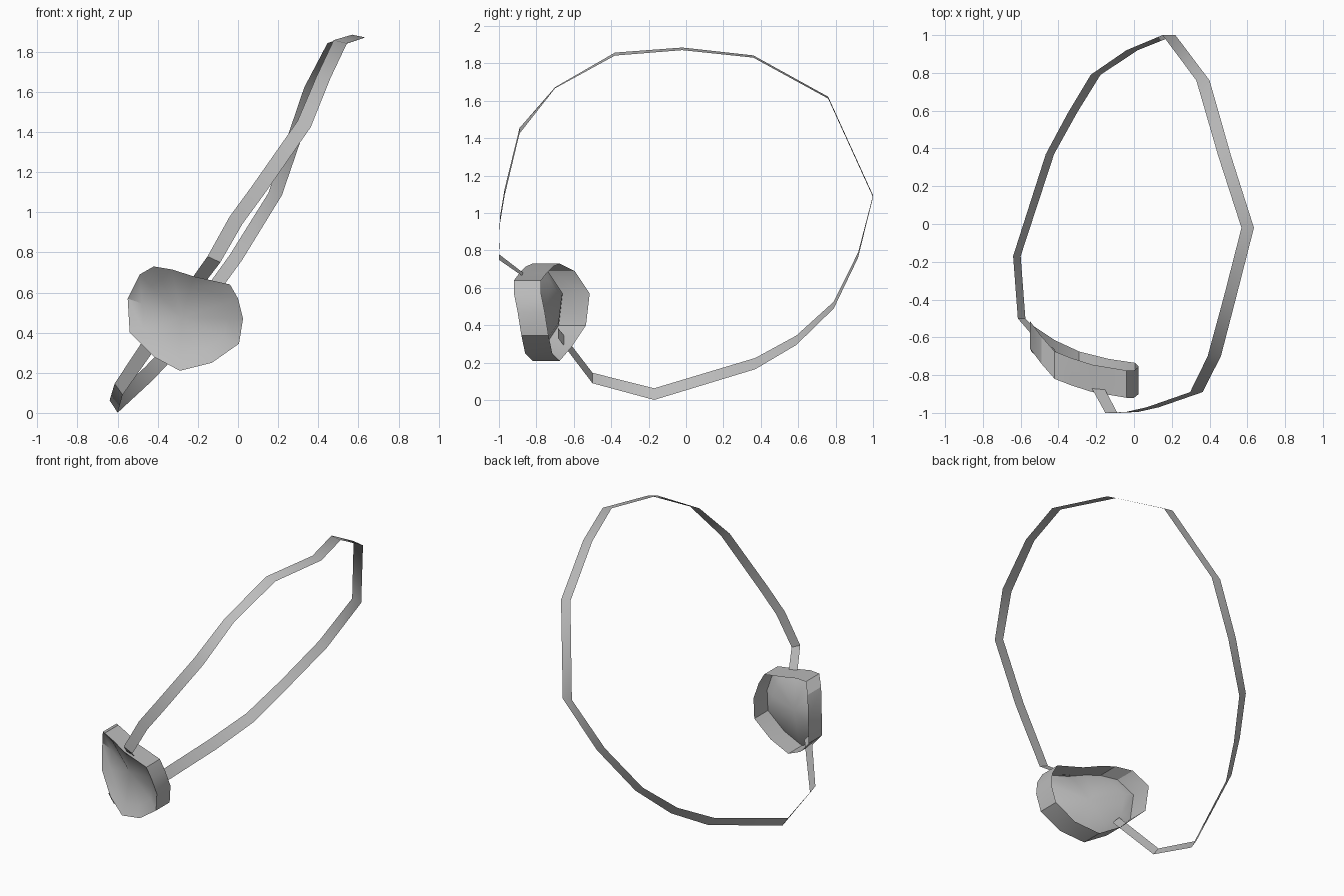
import bpy, bmesh, math
from mathutils import Vector

grey = bpy.data.materials.new("plain grey")
grey.diffuse_color = (0.5, 0.5, 0.5, 1)


def finish(name, bm, angle):
    mesh = bpy.data.meshes.new(name)
    bm.to_mesh(mesh)
    bm.free()
    mesh.materials.append(grey)
    obj = bpy.data.objects.new(name, mesh)
    bpy.context.collection.objects.link(obj)
    bpy.ops.object.select_all(action='DESELECT')
    obj.select_set(True)
    bpy.context.view_layer.objects.active = obj
    bpy.ops.object.shade_smooth_by_angle(angle=math.radians(angle))
    return obj


# strap: flat ribbon, centre point plus half-width offsets in x and z
strap = [
    (-0.19, -0.87, 0.67, 0.033, -0.010),
    (-0.12, -1.00, 0.765, 0.032, -0.015),
    (-0.01, -0.995, 0.96, 0.032, -0.018),
    (0.10, -0.97, 1.11, 0.032, -0.018),
    (0.33, -0.89, 1.44, 0.033, -0.015),
    (0.425, -0.70, 1.67, 0.035, -0.003),
    (0.51, -0.38, 1.85, 0.033, -0.008),
    (0.602, -0.02, 1.878, 0.033, -0.007),
    (0.48, 0.36, 1.837, 0.034, -0.006),
    (0.365, 0.76, 1.617, 0.035, -0.005),
    (0.185, 1.00, 1.09, 0.034, -0.005),
    (-0.01, 0.92, 0.775, 0.030, -0.014),
    (-0.203, 0.79, 0.508, 0.026, -0.018),
    (-0.325, 0.59, 0.32, 0.024, -0.025),
    (-0.445, 0.37, 0.195, 0.022, -0.030),
    (-0.62, -0.17, 0.032, 0.020, -0.031),
    (-0.595, -0.50, 0.118, 0.020, -0.028),
    (-0.43, -0.685, 0.36, 0.026, -0.027),
]
bm = bmesh.new()
prev = None
for x, y, z, hx, hz in strap:
    pair = [bm.verts.new((x - hx, y, z - hz)), bm.verts.new((x + hx, y, z + hz))]
    if prev:
        bm.faces.new((prev[0], prev[1], pair[1], pair[0]))
    prev = pair
finish("strap", bm, 40)

# patch: curved rim, side wall running back, dished front panel
rim = [Vector(p) for p in (
    (-0.42, -0.82, 0.73), (-0.49, -0.74, 0.69), (-0.55, -0.66, 0.57),
    (-0.54, -0.68, 0.40), (-0.42, -0.76, 0.28), (-0.29, -0.82, 0.21),
    (-0.13, -0.86, 0.25), (0.005, -0.88, 0.345), (0.025, -0.90, 0.47),
    (0.0, -0.92, 0.57), (-0.04, -0.92, 0.64), (-0.22, -0.89, 0.68),
    (-0.33, -0.855, 0.715))]
centre = Vector((-0.28, -0.75, 0.475))
bm = bmesh.new()
front = [bm.verts.new(p) for p in rim]
back = [bm.verts.new(p + Vector((0, 0.145, 0))) for p in rim]
inner = [bm.verts.new(p.lerp(centre, 0.26) + Vector((0, 0.018, 0))) for p in rim]
hub = bm.verts.new(centre)
n = len(rim)
for i in range(n):
    j = (i + 1) % n
    bm.faces.new((front[i], back[i], back[j], front[j]))
    bm.faces.new((front[i], front[j], inner[j], inner[i]))
    bm.faces.new((inner[i], inner[j], hub))
bmesh.ops.recalc_face_normals(bm, faces=bm.faces)
finish("eye_patch", bm, 32)
